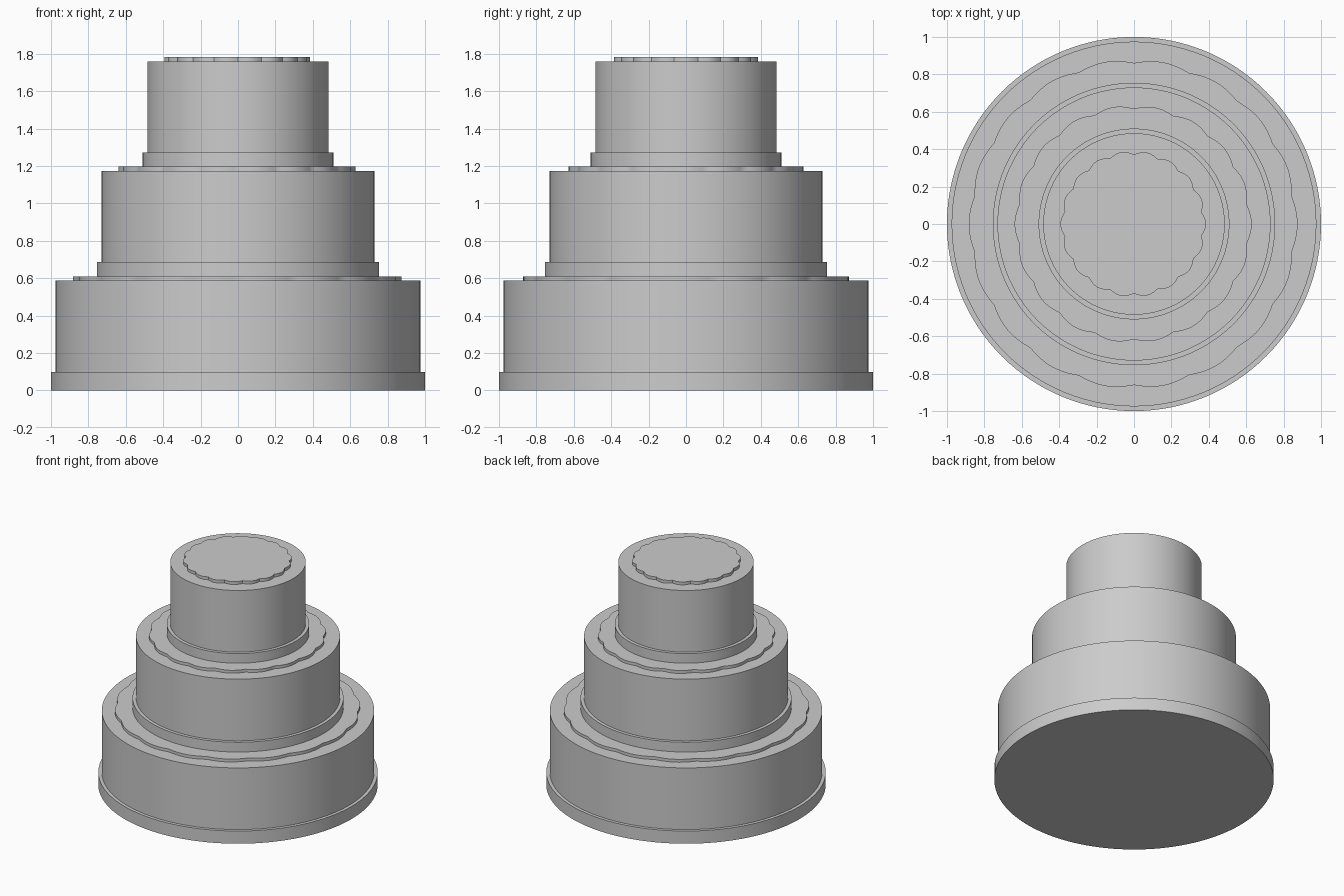
import bpy, bmesh
from math import sin, cos, pi

old = bpy.data.objects.get("Cube")
if old:
    bpy.data.objects.remove(old, do_unlink=True)

icing = bpy.data.materials.new("grey_icing")
icing.use_nodes = True
icing.diffuse_color = (0.6, 0.6, 0.6, 1)
icing.node_tree.nodes["Principled BSDF"].inputs["Base Color"].default_value = (0.6, 0.6, 0.6, 1)


def disc(name, radius, z0, z1, wave=0.0, lobes=18, steps=128):
    """Upright disc whose rim may be rippled."""
    bm = bmesh.new()
    rim = []
    for i in range(steps):
        a = 2 * pi * i / steps
        r = radius + wave * (abs(cos(lobes * a / 2)) * 2 - 1) - wave * 0.5 * cos(a)
        rim.append(bm.verts.new((r * cos(a), r * sin(a), z0)))
    base = bm.faces.new(rim)
    top = bmesh.ops.extrude_face_region(bm, geom=[base])["geom"]
    bmesh.ops.translate(bm, vec=(0, 0, z1 - z0),
                        verts=[v for v in top if isinstance(v, bmesh.types.BMVert)])
    bmesh.ops.recalc_face_normals(bm, faces=bm.faces)
    mesh = bpy.data.meshes.new(name)
    bm.to_mesh(mesh)
    bm.free()
    mesh.materials.append(icing)
    obj = bpy.data.objects.new(name, mesh)
    bpy.context.collection.objects.link(obj)
    bpy.ops.object.select_all(action="DESELECT")
    obj.select_set(True)
    bpy.context.view_layer.objects.active = obj
    bpy.ops.object.shade_smooth_by_angle(angle=0.6)


# Each tier: border band, cake body, rippled icing sheet on top
tiers = [("bottom", 0.975, 0.0), ("middle", 0.73, 0.587), ("top", 0.485, 1.173)]
for name, radius, z in tiers:
    disc(name + "_tier_border", radius + 0.025, z, z + 0.1)
    disc(name + "_tier_body", radius, z, z + 0.587)
    disc(name + "_tier_icing", radius - 0.105, z + 0.58, z + 0.61, wave=0.009, steps=180)
